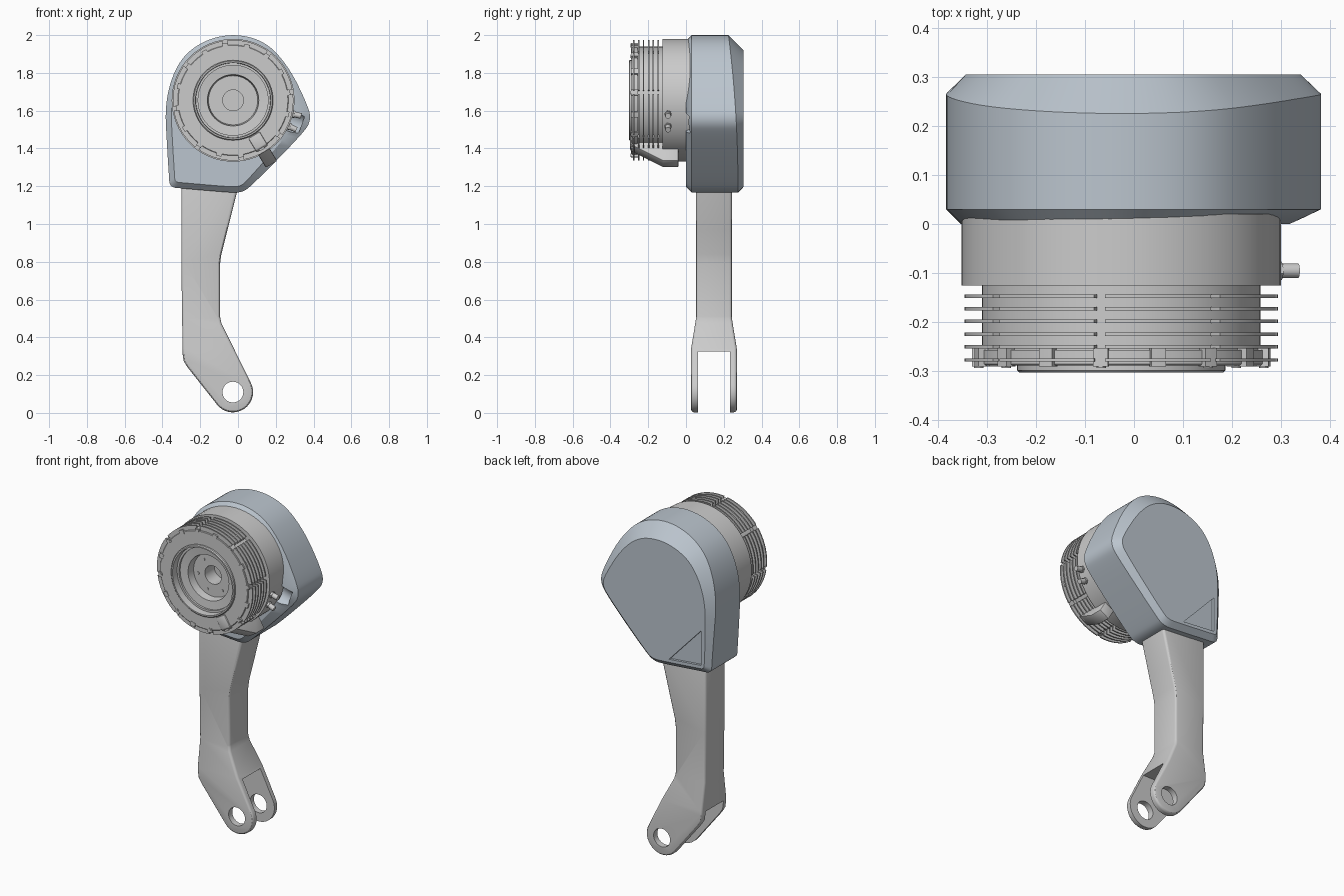
import bpy, bmesh, math
from mathutils import Vector

if "Cube" in bpy.data.objects:
    bpy.data.objects.remove(bpy.data.objects["Cube"])

CX, CZ = -0.026, 1.655          # motor axis, parallel to y


def make(name, verts, faces):
    me = bpy.data.meshes.new(name)
    me.from_pydata(verts, [], faces)
    bm = bmesh.new()
    bm.from_mesh(me)
    bmesh.ops.remove_doubles(bm, verts=bm.verts, dist=1e-5)
    bmesh.ops.recalc_face_normals(bm, faces=bm.faces)
    bm.to_mesh(me)
    bm.free()
    ob = bpy.data.objects.new(name, me)
    bpy.context.collection.objects.link(ob)
    return ob


def loft(name, rings):
    n = len(rings[0])
    verts = [p for r in rings for p in r]
    faces = [(k * n + i, k * n + (i + 1) % n, (k + 1) * n + (i + 1) % n, (k + 1) * n + i)
             for k in range(len(rings) - 1) for i in range(n)]
    faces += [tuple(range(n)), tuple(range(len(verts) - n, len(verts)))]
    return make(name, verts, faces)


def prism(name, pts, y0, y1):
    return loft(name, [[(x, y, z) for x, z in pts] for y in (y0, y1)])


def polar(r, a, y):
    return (CX + r * math.cos(a), y, CZ + r * math.sin(a))


def lathe(name, prof, n=64):
    return loft(name, [[polar(r, math.tau * i / n, y) for i in range(n)] for r, y in prof])


def rod(name, p, q, r, n=16):
    p, q = Vector(p), Vector(q)
    d = (q - p).normalized()
    u = d.orthogonal().normalized()
    v = d.cross(u)
    return loft(name, [[c + r * (math.cos(t) * u + math.sin(t) * v)
                        for t in (math.tau * i / n for i in range(n))] for c in (p, q)])


def sector(name, r0, r1, a0, a1, y0, y1, n=10):
    ang = [a0 + (a1 - a0) * i / n for i in range(n + 1)]
    return loft(name, [[polar(r1, a, y) for a in ang] + [polar(r0, a, y) for a in reversed(ang)]
                       for y in (y0, y1)])


def bake(ob):
    bpy.context.view_layer.update()
    dg = bpy.context.evaluated_depsgraph_get()
    me = bpy.data.meshes.new_from_object(ob.evaluated_get(dg))
    ob.modifiers.clear()
    if me.polygons:
        ob.data = me


def bevel(ob, w, seg=2):
    m = ob.modifiers.new("bevel", 'BEVEL')
    m.width, m.segments, m.angle_limit = w, seg, math.radians(45)
    bake(ob)


def cut(ob, *tools):
    for t in tools:
        t.hide_render = True
        m = ob.modifiers.new("cut", 'BOOLEAN')
        m.operation, m.object, m.solver = 'DIFFERENCE', t, 'EXACT'
        bake(ob)
        bpy.data.objects.remove(t)


def join(name, obs):
    bm = bmesh.new()
    for o in obs:
        bm.from_mesh(o.data)
        bpy.data.objects.remove(o)
    me = bpy.data.meshes.new(name)
    bm.to_mesh(me)
    bm.free()
    ob = bpy.data.objects.new(name, me)
    bpy.context.collection.objects.link(ob)
    return ob


def chaikin(pts, times=3):
    for _ in range(times):
        out = []
        for i, p in enumerate(pts):
            q = pts[(i + 1) % len(pts)]
            out += [p.lerp(q, 0.25), p.lerp(q, 0.75)]
        pts = out
    return pts


# Housing: teardrop shell with chamfers that vary around the outline
ctrl = [Vector(p) for p in (
    (-.375, 1.40), (-.366, 1.26), (-.362, 1.194), (-.29, 1.188), (-.06, 1.168), (.02, 1.165), (.075, 1.205),
    (.335, 1.47), (.391, 1.55), (.36, 1.65), (.27, 1.83), (.15, 1.965), (-.02, 2.01),
    (-.19, 1.97), (-.32, 1.86), (-.388, 1.65))]


def inset(dist):
    out = []
    for i, p in enumerate(ctrl):
        e, f = (p - ctrl[i - 1]).normalized(), (ctrl[(i + 1) % len(ctrl)] - p).normalized()
        n1, n2 = Vector((-e.y, e.x)), Vector((-f.y, f.x))
        out.append(p + (n1 + n2) / (1 + n1.dot(n2)) * dist(p))
    return chaikin(out)


def back_y(p):
    return 0.275 - 0.05 * ((max(p.y, 1.2) - 1.2) / 0.8) ** 2


outline = chaikin(ctrl)
front = inset(lambda p: 0.03 + 0.03 * max(0, p.x) / 0.38)
back = inset(lambda p: 0.305 - back_y(p))
housing = loft("housing", [
    [(p.x, 0, p.y) for p in front],
    [(p.x, 0.03, p.y) for p in outline],
    [(p.x, back_y(p), p.y) for p in outline],
    [(p.x, 0.305, p.y) for p in back]])
# Triangular pocket in the back and cable scoop beside the motor
pocket = prism("pocket_cutter", [(-.315, 1.45), (-.315, 1.24), (-.10, 1.22)], 0.29, 0.4)
a = math.radians(-20)
scoop = rod("scoop_cutter", polar(0.2, a, -0.01), polar(0.385, a, -0.01), 0.055, 24)
cut(housing, pocket, scoop)
mat = bpy.data.materials.new("blue_grey")
mat.diffuse_color = (0.5, 0.56, 0.62, 1)
mat.use_nodes = True
mat.node_tree.nodes["Principled BSDF"].inputs["Base Color"].default_value = mat.diffuse_color
housing.data.materials.clear()
housing.data.materials.append(mat)

# Arm: bent profile ending in a round eye, widened toward the fork
ex, ez, er = -0.027, 0.11, 0.107
eye = [(ex + er * math.cos(t), ez + er * math.sin(t))
       for t in (math.radians(218 + 170 * i / 18) for i in range(19))]
arm_pts = [(-.30, 1.26), (-.30, .80), (-.293, .31), (-.288, .275), (-.27, .245)] + eye + [
    (-.088, .475), (-.095, .51), (-.095, .79), (-.088, .84), (-.055, .97), (-.005, 1.17), (.01, 1.26)]
arm = prism("arm", arm_pts, 0.053, 0.243)
bm = bmesh.new()
bm.from_mesh(arm.data)
for z in (0.5, 0.34):
    bmesh.ops.bisect_plane(bm, geom=bm.verts[:] + bm.edges[:] + bm.faces[:],
                           plane_co=(0, 0, z), plane_no=(0, 0, 1))
for v in bm.verts:
    f = min(1, max(0, (0.5 - v.co.z) / 0.16))
    v.co.y += 0.026 * f * (1 if v.co.y > 0.148 else -1)
bm.to_mesh(arm.data)
bm.free()
bevel(arm, 0.014, 3)
slot = prism("slot_cutter", [(-.5, -.1), (.5, -.1), (.5, .325), (-.5, .325)], 0.063, 0.233)
cut(arm, slot, rod("eye_cutter", (ex, -.2, ez), (ex, .5, ez), 0.055, 40))

# Motor body: flange, core, front plate and stepped bowl in one turned profile
lathe("motor_body", [
    (.001, -.11), (.055, -.11), (.055, -.20), (.13, -.20), (.136, -.245), (.185, -.25), (.185, -.262),
    (.197, -.262), (.199, -.303), (.207, -.303), (.212, -.298), (.212, -.288), (.290, -.288),
    (.293, -.285), (.293, -.257), (.284, -.257), (.284, -.125), (.325, -.125), (.325, .02), (.001, .02)])

# Cooling fins: six layers split into eight packs
step, off = math.tau / 8, math.radians(8)
fins = []
for y in (-.147, -.173, -.198, -.225, -.25, -.277):
    for k in range(8):
        a0 = off + k * step
        fins.append(sector("fin", .275, .319, a0 + .035, a0 + step - .035, y - .0035, y + .0035))
join("cooling_fins", fins)

# Lugs around the plate, with bolts on every second one
lugs, bolts = [], []
for k in range(16):
    a = off + k * step / 2
    lugs.append(sector("lug", .28, .305, a - .05, a + .05, -.290, -.253, 3))
    if k % 2 == 0:
        bolts.append(rod("bolt", polar(.293, a, -.27), polar(.293, a, -.293), .010, 12))
for k in range(6):
    a = off + k * math.tau / 6
    bolts.append(rod("bolt", polar(.10, a, -.19), polar(.10, a, -.204), .008, 10))
join("plate_lugs", lugs)
join("plate_bolts", bolts)

# Cable cover running from the plate down to the flange
a = math.radians(-59)
side = Vector((-math.sin(a), 0, math.cos(a)))
prof = [(.215, -.296), (.29, -.296), (.32, -.25), (.395, -.12), (.395, -.04), (.27, -.04), (.215, -.26)]
cover = loft("cable_cover", [[Vector(polar(r, a, y)) + side * s for r, y in prof] for s in (-.035, .035)])
bevel(cover, 0.006)

# Side connectors on the flange
plugs = []
for deg in (-13, -25):
    a = math.radians(deg)
    plugs.append(rod("plug", polar(.30, a, -.095), polar(.37, a, -.095), .015))
    plugs.append(rod("plug", polar(.30, a, -.095), polar(.335, a, -.095), .020, 6))
join("side_connectors", plugs)

# Smooth shading with sharp edges kept
for ob in bpy.context.scene.objects:
    ob.select_set(True)
    bpy.context.view_layer.objects.active = ob
bpy.ops.object.shade_smooth_by_angle(angle=math.radians(30))
